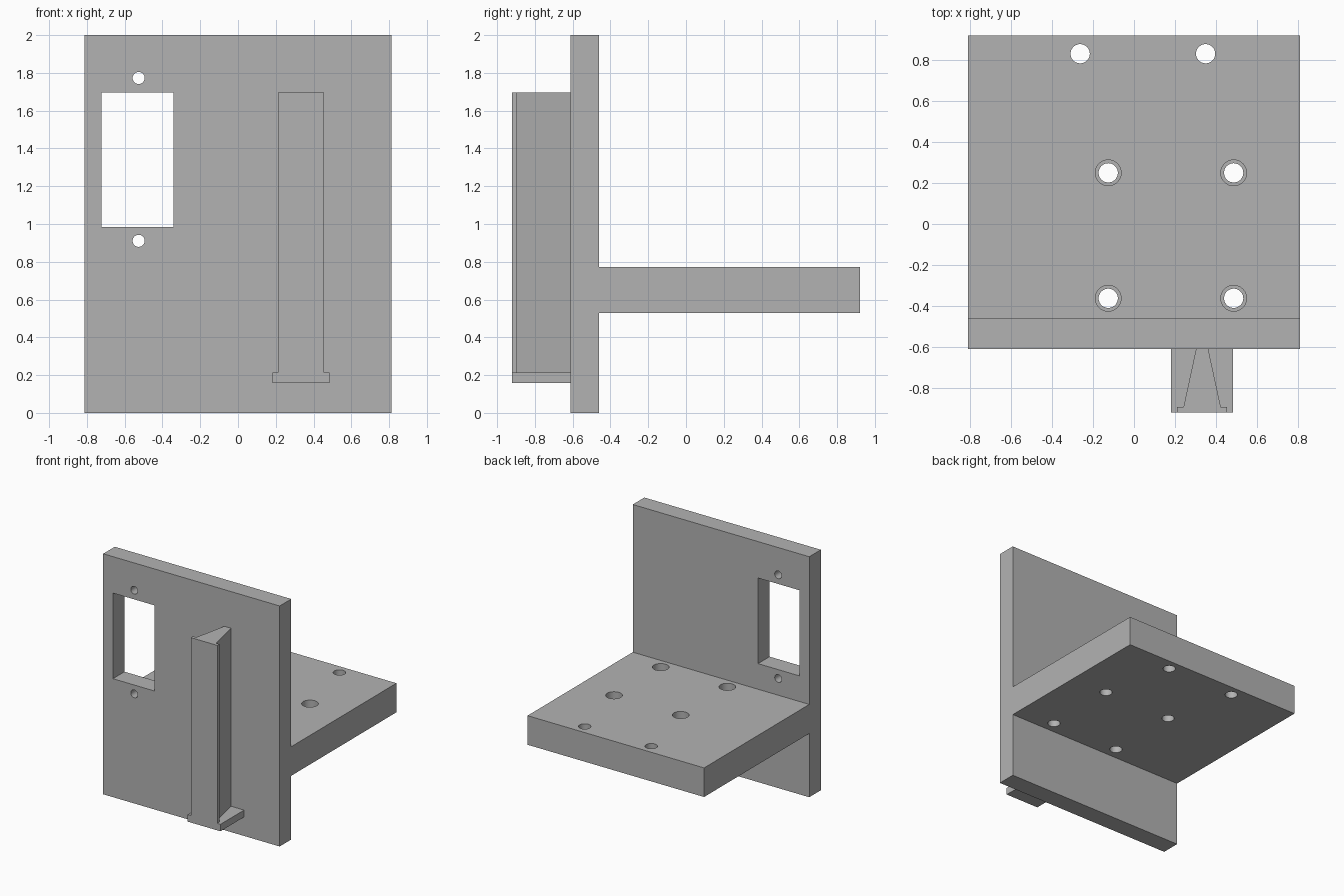
import bpy, bmesh
from math import radians
from mathutils import Vector

cube = bpy.data.objects.get("Cube")
if cube:
    bpy.data.objects.remove(cube, do_unlink=True)

grey = bpy.data.materials.new("plain grey")
grey.use_nodes = True
grey.diffuse_color = (0.45, 0.45, 0.45, 1)
grey.node_tree.nodes["Principled BSDF"].inputs["Base Color"].default_value = grey.diffuse_color


def prism(name, points, direction):
    """Extrude a closed planar outline along a direction."""
    bm = bmesh.new()
    face = bm.faces.new([bm.verts.new(p) for p in points])
    new = bmesh.ops.extrude_face_region(bm, geom=[face])["geom"]
    verts = [v for v in new if isinstance(v, bmesh.types.BMVert)]
    bmesh.ops.translate(bm, verts=verts, vec=Vector(direction))
    bmesh.ops.recalc_face_normals(bm, faces=bm.faces)
    mesh = bpy.data.meshes.new(name)
    bm.to_mesh(mesh)
    bm.free()
    mesh.materials.append(grey)
    obj = bpy.data.objects.new(name, mesh)
    bpy.context.collection.objects.link(obj)
    return obj


def box(name, x, y, z):
    outline = [(x[0], y[0], z[0]), (x[1], y[0], z[0]), (x[1], y[1], z[0]), (x[0], y[1], z[0])]
    return prism(name, outline, (0, 0, z[1] - z[0]))


def cylinder(name, centre, radius, depth, tilt=0):
    bpy.ops.mesh.primitive_cylinder_add(vertices=48, radius=radius, depth=depth,
                                        location=centre, rotation=(tilt, 0, 0))
    obj = bpy.context.object
    obj.name = name
    obj.data.materials.append(grey)
    return obj


def cut(target, cutter):
    mod = target.modifiers.new("cut", 'BOOLEAN')
    mod.operation, mod.solver, mod.object = 'DIFFERENCE', 'EXACT', cutter
    bpy.context.view_layer.objects.active = target
    bpy.ops.object.modifier_apply(modifier=mod.name)
    bpy.data.objects.remove(cutter, do_unlink=True)


# Upright plate with the shelf standing out behind it
half, front, back, tail = 0.812, -0.612, -0.46, 0.922
low, high = 0.53, 0.772
side = [(front, 0), (back, 0), (back, low), (tail, low),
        (tail, high), (back, high), (back, 2), (front, 2)]
bracket = prism("bracket_body", [(-half, y, z) for y, z in side], (2 * half, 0, 0))

# Window and its two screw holes
cut(bracket, box("window_cutter", (-0.722, -0.341), (-0.8, -0.3), (0.985, 1.697)))
for z in (0.911, 1.773):
    cut(bracket, cylinder("screw_cutter", (-0.526, -0.536, z), 0.032, 0.4, radians(90)))

# Shelf through holes, four of them counterbored from above
for x in (-0.126, 0.487):
    for y in (-0.363, 0.25):
        cut(bracket, cylinder("hole_cutter", (x, y, 0.65), 0.047, 0.5))
        cut(bracket, cylinder("counterbore_cutter", (x, y, high), 0.063, 0.24))
for x in (-0.263, 0.35):
    cut(bracket, cylinder("hole_cutter", (x, 0.832, 0.65), 0.047, 0.5))

# Rail with a lipped front and a tapering web
mid, nose, lip = 0.333, -0.922, -0.894
half_rail = [(0.122, nose), (0.122, lip), (0.091, lip), (0.03, front)]
outline = half_rail + [(-x, y) for x, y in reversed(half_rail)]
rail = prism("rail", [(mid + x, y, 0.215) for x, y in outline], (0, 0, 1.48))

# Stop block under the rail
stop = box("rail_stop", (mid - 0.151, mid + 0.151), (nose, front), (0.157, 0.215))

# Smooth hole walls, crisp edges elsewhere
bpy.ops.object.select_all(action='DESELECT')
bracket.select_set(True)
bpy.context.view_layer.objects.active = bracket
bpy.ops.object.shade_smooth_by_angle(angle=radians(30))
